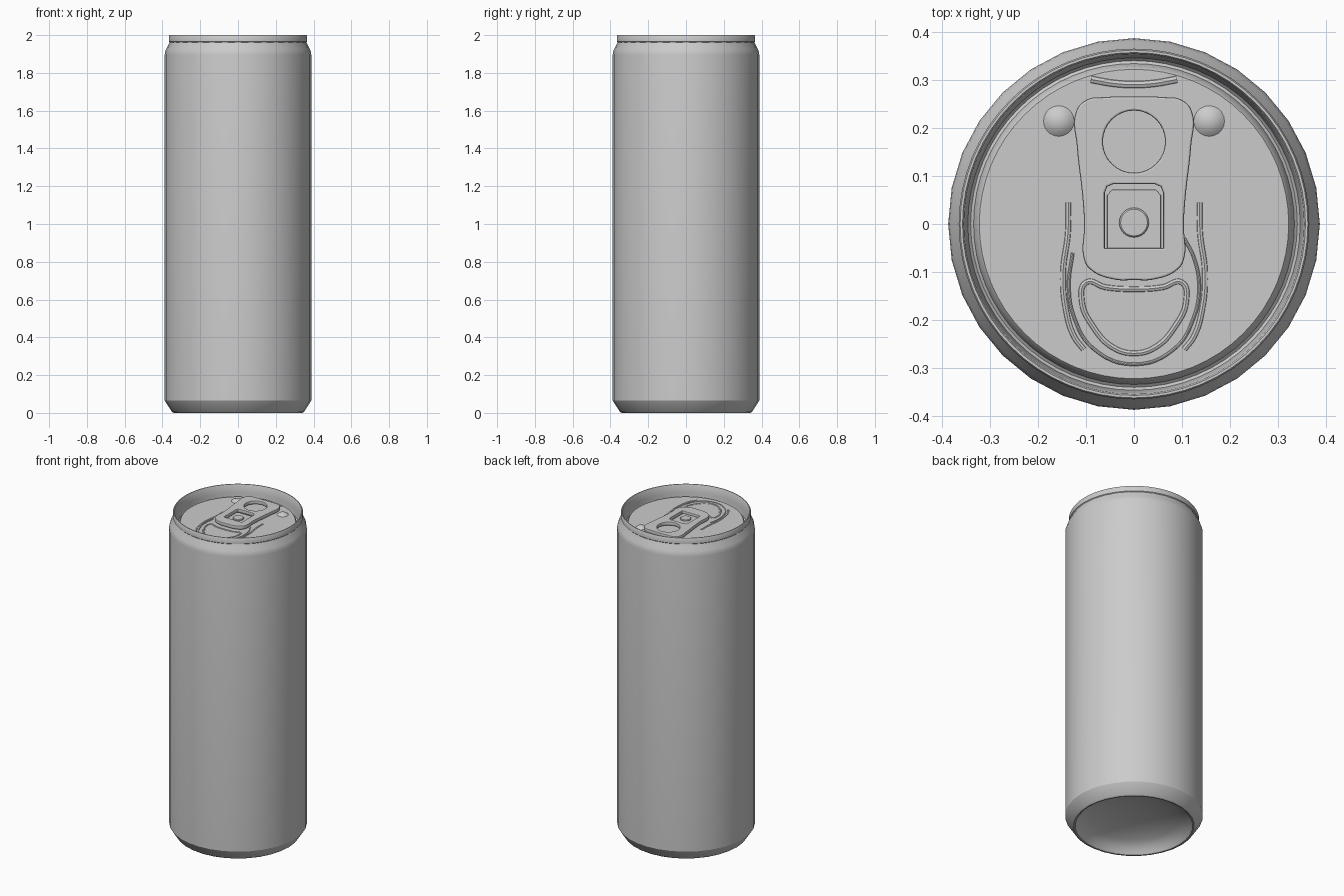
import bpy, bmesh, math

if "Cube" in bpy.data.objects:
    bpy.data.objects.remove(bpy.data.objects["Cube"])

PANEL_Z = 1.938


def activate(ob):
    bpy.ops.object.select_all(action='DESELECT')
    bpy.context.view_layer.objects.active = ob
    ob.select_set(True)


def smooth(ob, degrees=35):
    activate(ob)
    bpy.ops.object.shade_smooth_by_angle(angle=math.radians(degrees))


def lathe(name, profile, sides, center=(0, 0, 0)):
    """Revolve (radius, z) points about z; profile runs bottom, outside, top."""
    bm = bmesh.new()
    rings = []
    for r, z in profile:
        rings.append([bm.verts.new((r * math.cos(math.tau * i / sides),
                                    r * math.sin(math.tau * i / sides), z))
                      for i in range(sides)])
    for lo, hi in zip(rings, rings[1:]):
        for i in range(sides):
            j = (i + 1) % sides
            bm.faces.new((lo[i], lo[j], hi[j], hi[i]))
    bmesh.ops.remove_doubles(bm, verts=bm.verts, dist=1e-5)
    mesh = bpy.data.meshes.new(name)
    bm.to_mesh(mesh)
    bm.free()
    ob = bpy.data.objects.new(name, mesh)
    ob.location = center
    bpy.context.collection.objects.link(ob)
    smooth(ob)
    return ob


def add_spline(cu, pts, cyclic, rounded=True):
    if rounded:
        sp = cu.splines.new('BEZIER')
        sp.bezier_points.add(len(pts) - 1)
        for bp, (x, y) in zip(sp.bezier_points, pts):
            bp.co = (x, y, 0)
            bp.handle_left_type = bp.handle_right_type = 'AUTO'
    else:
        sp = cu.splines.new('POLY')
        sp.points.add(len(pts) - 1)
        for p, (x, y) in zip(sp.points, pts):
            p.co = (x, y, 0, 1)
    sp.use_cyclic_u = cyclic
    sp.resolution_u = 6


def finish_curve(name, cu, z):
    ob = bpy.data.objects.new(name, cu)
    ob.location.z = z
    bpy.context.collection.objects.link(ob)
    activate(ob)
    bpy.ops.object.convert(target='MESH')
    ob = bpy.context.object
    ob.name = name
    smooth(ob)
    return ob


def bead(name, pts, radius, z, cyclic=False):
    """Rounded ridge pressed into the lid panel."""
    cu = bpy.data.curves.new(name, 'CURVE')
    cu.dimensions = '3D'
    cu.bevel_depth = radius
    cu.bevel_resolution = 2
    cu.use_fill_caps = True
    add_spline(cu, pts, cyclic)
    return finish_curve(name, cu, z)


def plate(name, splines, z, half, bevel):
    """Flat plate; the first spline is the outline, the others are holes."""
    cu = bpy.data.curves.new(name, 'CURVE')
    cu.dimensions = '2D'
    cu.fill_mode = 'BOTH'
    cu.extrude = half - bevel
    cu.bevel_depth = bevel
    cu.bevel_resolution = 1
    cu.offset = -bevel
    for pts, rounded in splines:
        add_spline(cu, pts, True, rounded)
    return finish_curve(name, cu, z)


def mirror_pts(half):
    """Complete a right-hand half outline with its mirrored left side."""
    return half + [(-x, y) for x, y in reversed(half) if abs(x) > 1e-6]


# Can base: concave dome, standing ring and lower taper
lathe("can_base", [(0, 0.10), (0.10, 0.095), (0.19, 0.08), (0.26, 0.058), (0.305, 0.035),
                   (0.322, 0.012), (0.332, 0.001), (0.340, 0), (0.350, 0.006),
                   (0.388, 0.065)], 32)

# Can wall and neck
lathe("can_body", [(0.388, 0.065), (0.388, 1.895), (0.386, 1.91), (0.381, 1.925),
                   (0.366, 1.953), (0.362, 1.965)], 32)

# Lid: rolled rim, countersink groove and panel
lathe("lid", [(0.360, 1.960), (0.366, 1.966), (0.366, 1.995), (0.363, 2.0), (0.358, 2.0),
              (0.355, 1.995), (0.351, 1.95), (0.347, 1.905), (0.341, 1.898), (0.335, 1.903),
              (0.329, 1.930), (0.323, PANEL_Z), (0, PANEL_Z)], 64)

# Pull tab with finger hole and rivet window
outline = mirror_pts([(0, 0.266), (0.06, 0.265), (0.10, 0.259), (0.121, 0.235), (0.119, 0.16),
                      (0.108, 0.06), (0.104, 0), (0.104, -0.075), (0.09, -0.096),
                      (0.04, -0.116), (0, -0.117)])
finger_hole = [(0.065 * math.cos(math.tau * i / 32), 0.172 + 0.065 * math.sin(math.tau * i / 32))
               for i in range(32)]
window = mirror_pts([(0.061, -0.05), (0.061, 0.065), (0.056, 0.078), (0.044, 0.083)])
plate("pull_tab", [(outline, True), (finger_hole, False), (window, False)], 1.956, 0.011, 0.004)

# Rivet tongue and rivet
tongue = mirror_pts([(0.056, -0.056), (0.056, 0.06), (0.046, 0.072)])
plate("rivet_tongue", [(tongue, False)], 1.946, 0.006, 0.002)
lathe("rivet", [(0.031, 1.936), (0.031, 1.956), (0.028, 1.959), (0, 1.959)], 24, (0, 0.003, 0))

# Score line around the mouth and the pressed bead inside it
bead("mouth_score", [(-0.128, -0.06), (-0.136, -0.13), (-0.125, -0.195), (-0.085, -0.26),
                     (0, -0.293), (0.085, -0.26), (0.125, -0.195), (0.136, -0.13),
                     (0.125, -0.07), (0.105, -0.03)], 0.0035, PANEL_Z)
bead("mouth_bead", mirror_pts([(0, -0.136), (0.06, -0.132), (0.10, -0.122), (0.109, -0.16),
                               (0.085, -0.215), (0.045, -0.257), (0, -0.27)]),
     0.007, PANEL_Z - 0.003, True)

# Pressed details repeated on both sides of the lid
for side, s in (("left", -1), ("right", 1)):
    bead("side_ridge_" + side, [(s * 0.137, 0.045), (s * 0.138, -0.02), (s * 0.148, -0.10),
                                (s * 0.142, -0.18), (s * 0.125, -0.235), (s * 0.105, -0.262)],
         0.007, PANEL_Z - 0.003)
    lathe("stop_bump_" + side, [(0.032, PANEL_Z), (0.024, PANEL_Z + 0.007),
                                (0.013, PANEL_Z + 0.012), (0, PANEL_Z + 0.014)],
          20, (s * 0.157, 0.215, 0))

# Finger-well ridge behind the tab
bead("back_ridge", [(-0.09, 0.302), (-0.045, 0.294), (0, 0.291), (0.045, 0.294), (0.09, 0.302)],
     0.009, PANEL_Z - 0.004)
